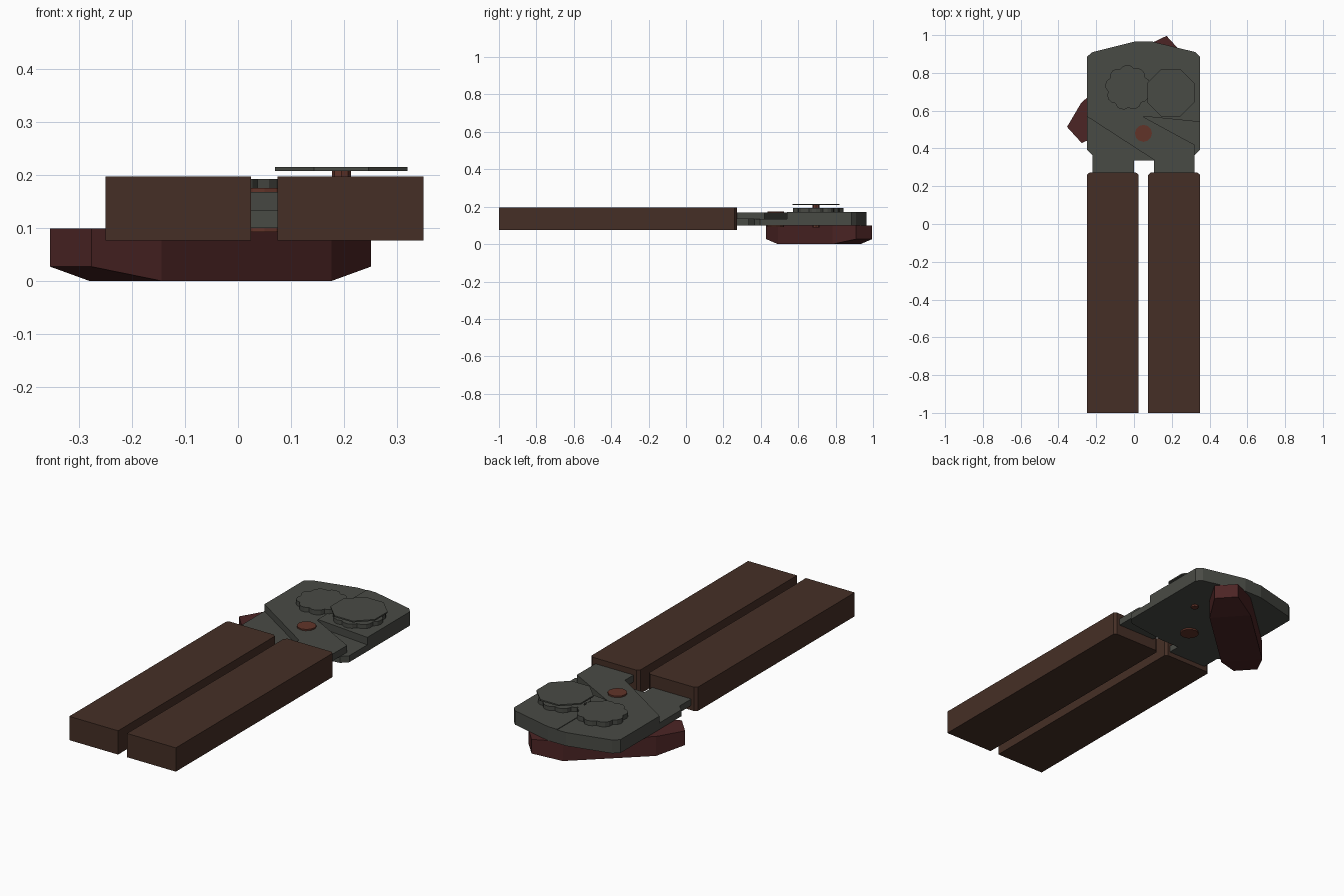
import bpy, bmesh, math
from mathutils import Vector

if "Cube" in bpy.data.objects:
    bpy.data.objects.remove(bpy.data.objects["Cube"])


def material(name, rgb):
    m = bpy.data.materials.new(name)
    m.diffuse_color = (*rgb, 1)
    m.use_nodes = True
    m.node_tree.nodes["Principled BSDF"].inputs["Base Color"].default_value = m.diffuse_color
    return m


STEEL = material("dark_steel", (0.066, 0.069, 0.059))
WOOD = material("brown_wood", (0.060, 0.028, 0.019))
RED = material("dark_red", (0.072, 0.018, 0.018))
RUST = material("rust_brown", (0.120, 0.034, 0.022))


def finish(name, bm, mat):
    bmesh.ops.recalc_face_normals(bm, faces=bm.faces)
    me = bpy.data.meshes.new(name)
    bm.to_mesh(me)
    bm.free()
    me.materials.append(mat)
    ob = bpy.data.objects.new(name, me)
    bpy.context.collection.objects.link(ob)
    return ob


def prism(name, pts, z0, z1, mat):
    """Extrude a flat outline from z0 to z1."""
    bm = bmesh.new()
    face = bm.faces.new([bm.verts.new((x, y, z0)) for x, y in pts])
    ext = bmesh.ops.extrude_face_region(bm, geom=[face])["geom"]
    bmesh.ops.translate(bm, vec=(0, 0, z1 - z0),
                        verts=[v for v in ext if isinstance(v, bmesh.types.BMVert)])
    return finish(name, bm, mat)


def ring(cx, cy, r, n, turn=0.0):
    return [(cx + r * math.cos(turn + 2 * math.pi * i / n),
             cy + r * math.sin(turn + 2 * math.pi * i / n)) for i in range(n)]


def gear(cx, cy, r, depth, teeth, turn=0.0):
    """Scalloped wheel outline."""
    pts = []
    n = teeth * 4
    for i in range(n):
        rr = r - depth * (0, 0.25, 1, 0.25)[i % 4]
        a = turn + 2 * math.pi * i / n
        pts.append((cx + rr * math.cos(a), cy + rr * math.sin(a)))
    return pts


# wooden handles with clipped upper corners
for name, x0 in (("left_handle", -0.25), ("right_handle", 0.075)):
    x1, c = x0 + 0.275, 0.014
    prism(name, [(x0, -1), (x1, -1), (x1, 0.26), (x1 - c, 0.272),
                 (x0 + c, 0.272), (x0, 0.26)], 0.076, 0.197, WOOD)

# lower plate, with the arm into the left handle
prism("lower_plate", [(-0.22, 0.255), (0, 0.255), (0, 0.335), (0.105, 0.335),
                      (0.32, 0.365), (0.35, 0.395), (0.35, 0.885), (0.325, 0.91),
                      (0.10, 0.965), (0, 0.965), (-0.22, 0.91), (-0.25, 0.885),
                      (-0.25, 0.395), (-0.22, 0.365)], 0.10, 0.133, STEEL)
# upper left jaw crossing over to the right handle
prism("upper_left_jaw", [(0.105, 0.255), (0.32, 0.255), (0.32, 0.42), (0.05, 0.567),
                         (0.05, 0.965), (0, 0.965), (-0.22, 0.91), (-0.25, 0.885),
                         (-0.25, 0.57), (0.105, 0.34)], 0.133, 0.168, STEEL)
# raised right jaw
prism("upper_right_jaw", [(0.05, 0.57), (0.35, 0.54), (0.35, 0.885), (0.325, 0.91),
                          (0.10, 0.965), (0.05, 0.965)], 0.133, 0.171, STEEL)

# pivot rivet and wheel axle
prism("pivot_rivet", ring(0.05, 0.48, 0.045, 12), 0.092, 0.175, RUST)
prism("wheel_axle", ring(0.195, 0.695, 0.018, 8), 0.09, 0.209, RUST)

# meshing wheels and cutting disc
prism("left_gear", gear(-0.033, 0.722, 0.12, 0.014, 9, 0.2), 0.165, 0.192, STEEL)
prism("right_gear", gear(0.195, 0.695, 0.125, 0.014, 9, 0.0), 0.165, 0.192, STEEL)
prism("cutting_disc", ring(0.195, 0.695, 0.135, 8, math.pi / 8), 0.208, 0.215, STEEL)

# turning key under the head: tapered ends that slope up from the flat bottom
axis = Vector((0.738, 0.675))
side = Vector((-0.675, 0.738))
plan = [(-0.357, -0.058), (-0.217, -0.101), (0.217, -0.101),
        (0.357, -0.058), (0.357, 0.058), (0.217, 0.101),
        (-0.217, 0.101), (-0.357, 0.058)]
bm = bmesh.new()
low, top = [], []
for u, v in plan:
    p = Vector((-0.052, 0.712)) + axis * u + side * v
    low.append(bm.verts.new((p.x, p.y, 0.027 if abs(u) > 0.3 else 0)))
    top.append(bm.verts.new((p.x, p.y, 0.099)))
bm.faces.new(top)
for i in range(8):
    j = (i + 1) % 8
    bm.faces.new((low[i], low[j], top[j], top[i]))
for quad in ((1, 2, 5, 6), (0, 1, 6, 7), (2, 3, 4, 5)):
    bm.faces.new([low[i] for i in quad])
finish("turning_key", bm, RED)
